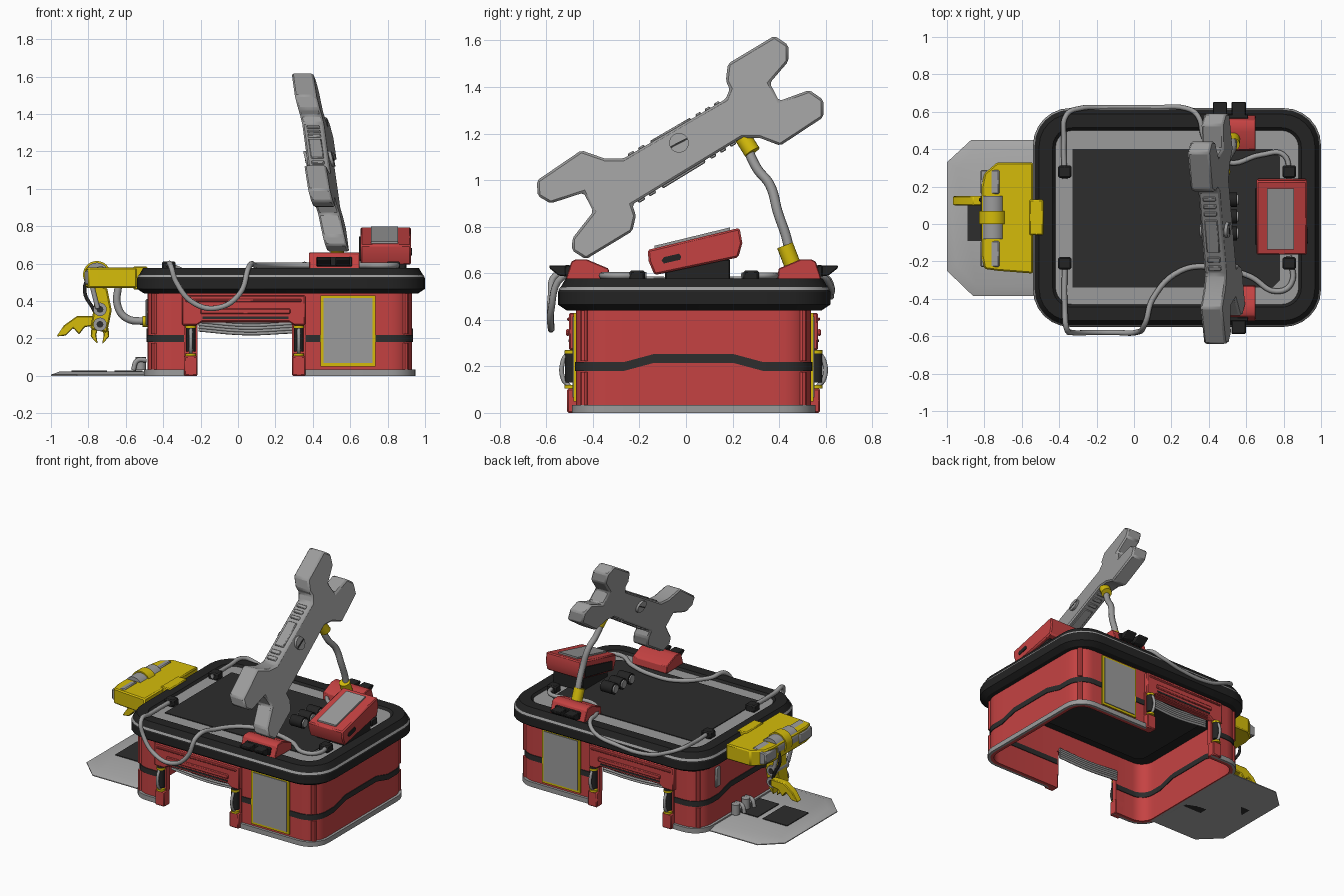
import bpy, bmesh, math
from mathutils import Vector

if "Cube" in bpy.data.objects:
    bpy.data.objects.remove(bpy.data.objects["Cube"])


def material(name, r, g, b):
    m = bpy.data.materials.new(name)
    m.use_nodes = True
    m.diffuse_color = (r, g, b, 1)
    m.node_tree.nodes["Principled BSDF"].inputs["Base Color"].default_value = (r, g, b, 1)
    return m


RED = material("red paint", .56, .055, .055)
BLACK = material("black rubber", .017, .017, .017)
DARK = material("dark panel", .026, .026, .026)
GREY = material("grey metal", .33, .33, .33)
PALE = material("pale metal", .4, .4, .4)
YELLOW = material("yellow paint", .66, .5, .003)


def build(name, verts, faces, mat, bevel=0.0):
    me = bpy.data.meshes.new(name)
    me.from_pydata(verts, [], faces)
    bm = bmesh.new()
    bm.from_mesh(me)
    bmesh.ops.recalc_face_normals(bm, faces=bm.faces)
    bm.to_mesh(me)
    bm.free()
    me.polygons.foreach_set("use_smooth", [True] * len(me.polygons))
    me.set_sharp_from_angle(angle=math.radians(28))
    me.materials.append(mat)
    ob = bpy.data.objects.new(name, me)
    bpy.context.collection.objects.link(ob)
    if bevel:
        mod = ob.modifiers.new("bevel", "BEVEL")
        mod.width, mod.segments = bevel, 1
    return ob


def loft(name, rings, mat, bevel=0.0, caps=True):
    n = len(rings[0])
    faces = [(k * n + i, k * n + (i + 1) % n, (k + 1) * n + (i + 1) % n, (k + 1) * n + i)
             for k in range(len(rings) - 1) for i in range(n)]
    if caps:
        faces += [tuple(range(n)), tuple(range((len(rings) - 1) * n, len(rings) * n))]
    return build(name, [v for r in rings for v in r], faces, mat, bevel)


def prism(name, pts, axis, a, b, mat, bevel=0.0):
    put = {"x": lambda p, t: (t, p[0], p[1]), "y": lambda p, t: (p[0], t, p[1]),
           "z": lambda p, t: (p[0], p[1], t)}[axis]
    return loft(name, [[put(p, t) for p in pts] for t in (a, b)], mat, bevel)


def box(name, x0, x1, y0, y1, z0, z1, mat, bevel=0.0):
    return prism(name, [(x0, y0), (x1, y0), (x1, y1), (x0, y1)], "z", z0, z1, mat, bevel)


def rod(name, p, q, r, mat, n=18):
    p, q = Vector(p), Vector(q)
    u = (q - p).orthogonal().normalized()
    v = (q - p).normalized().cross(u)
    ang = [2 * math.pi * i / n for i in range(n)]
    return loft(name, [[tuple(c + r * (u * math.cos(a) + v * math.sin(a))) for a in ang] for c in (p, q)], mat)


def pipe(name, pts, r, mat):
    cu = bpy.data.curves.new(name, "CURVE")
    cu.dimensions = "3D"
    cu.bevel_depth, cu.bevel_resolution, cu.resolution_u, cu.use_fill_caps = r, 2, 6, True
    sp = cu.splines.new("BEZIER")
    sp.bezier_points.add(len(pts) - 1)
    for bp, p in zip(sp.bezier_points, pts):
        bp.co = p
        bp.handle_left_type = bp.handle_right_type = "AUTO"
    cu.materials.append(mat)
    ob = bpy.data.objects.new(name, cu)
    bpy.context.collection.objects.link(ob)
    bpy.ops.object.select_all(action="DESELECT")
    ob.select_set(True)
    bpy.context.view_layer.objects.active = ob
    bpy.ops.object.convert(target="MESH")


# Roof slab: rounded outline inset by d
def outline(d, z, r=.2, n=6):
    r = max(r - d * .9, .03)
    pts = []
    for q, (cx, cy) in enumerate([(1 - d - r, .62 - d - r), (-.54 + d + r, .62 - d - r),
                                  (-.54 + d + r, -.55 + d + r), (1 - d - r, -.55 + d + r)]):
        for i in range(n + 1):
            a = (q + i / n) * math.pi / 2
            pts.append((cx + r * math.cos(a), cy + r * math.sin(a), z))
    return pts


loft("roof_rim", [outline(d, z) for d, z in [(.038, .44), (0, .465), (0, .52), (.033, .577),
                                             (.105, .577), (.12, .56)]], BLACK)
loft("roof_trim", [outline(.002, .527), outline(.009, .54)], GREY, caps=False)
loft("roof_deck", [outline(.12, .555), outline(.12, .564)], GREY)
loft("ceiling", [outline(.16, .434), outline(.16, .445)], DARK)
prism("roof_panel", [(-.33, -.34), (.74, -.34), (.78, -.3), (.78, .36), (.74, .4), (-.33, .4)],
      "z", .56, .569, DARK)

# Walls: two U-shaped halves either side of the doorways
CY, HALF = .0325, .505


def Y(f, d):
    return CY + f * (HALF + d)


def half_path(s, off, r=.12, n=6):
    door, side = (.30, .93) if s > 0 else (-.22, -.485)
    arc = [(side - s * r + s * (r + off) * math.cos(a), HALF - r + (r + off) * math.sin(a))
           for a in [math.pi / 2 * i / n for i in range(n + 1)]]
    upper = [(side + s * off, .17), (side + s * off, .3)] + arc + [(door, HALF + off)]
    return [(x, CY - y) for x, y in reversed(upper)] + [(x, CY + y) for x, y in upper]


def wall(name, s, out, inn, z0, z1, mat, lift=0.0):
    po, pi = half_path(s, out), half_path(s, inn)
    rings = []
    for a, b in zip(po, pi):
        h = lift if abs(a[1] - CY) < .25 else 0
        rings.append([(*a, z0 + h), (*a, z1 + h), (*b, z1 + h), (*b, z0 + h)])
    loft(name, rings, mat)


for s, side, xs in ((1, "right", .93), (-1, "left", -.485)):
    wall(side + "_wall", s, 0, -.025, 0, .45, RED)
    wall(side + "_base_trim", s, .018, -.002, 0, .034, GREY)
    wall(side + "_band", s, .005, -.03, .18, .218, DARK, .035)
    for f in (-1, 1):
        x, y = xs - s * .036, Y(f, -.036)
        for zl, zh in ((.03, .175), (.223, .445)):
            rod("corner_rib", (x, y, zl), (x, y, zh), .017, RED, 8)

# Doorways, framed panels and brackets on the front and back
for f in (-1, 1):
    box("door_header", -.23, .31, Y(f, -.025), Y(f, 0), .285, .45, RED)
    prism("door_lintel", [(-.3, .43), (-.3, .27), (-.22, .27), (-.19, .29), (.27, .29), (.3, .27),
                          (.36, .27), (.36, .43)], "y", Y(f, -.01), Y(f, .03), RED, .006)
    box("lintel_bar", -.2, .28, Y(f, .028), Y(f, .042), .33, .36, RED, .005)
    box("lintel_slot", -.19, .27, Y(f, .028), Y(f, .033), .304, .316, DARK)
    box("lintel_ledge", -.28, .34, Y(f, .028), Y(f, .038), .395, .41, RED, .004)
    for k in range(5):
        z = .225 + k * .015
        pipe("shutter_slat", [(-.21, Y(f, -.04), z + .02), (.04, Y(f, -.045), z), (.29, Y(f, -.04), z + .01)],
             .009, GREY)
    for x in (-.252, .325):
        box("door_foot", x - .036, x + .036, Y(f, -.025), Y(f, .038), 0, .105, RED, .006)
        box("door_post", x - .036, x + .036, Y(f, -.025), Y(f, .01), .1, .28, RED)
        rod("door_piston", (x, Y(f, .022), .13), (x, Y(f, .022), .27), .026, BLACK)
        for z in (.105, .255):
            rod("piston_collar", (x, Y(f, .022), z), (x, Y(f, .022), z + .014), .028, YELLOW)
        pipe("piston_hose", [(x, Y(f, .03), .115), (x, Y(f, .055), .145), (x, Y(f, .055), .225),
                             (x, Y(f, .03), .262)], .01, GREY)
    box("panel_frame", .44, .735, Y(f, -.003), Y(f, .01), .05, .43, YELLOW)
    box("panel_plate", .457, .718, Y(f, .005), Y(f, .015), .067, .415, GREY)
    prism("roof_bracket", [(CY + f * d, z) for d, z in ((.55, .57), (.525, .65), (.505, .66), (.46, .66),
                                                       (.365, .62), (.36, .57))], "x", .38, .65, RED, .004)
    box("bracket_recess", .42, .61, CY + f * .53, CY + f * .553, .585, .635, BLACK, .004)
    for x in (.46, .56):
        prism("bracket_lug", [(CY + f * d, z) for d, z in ((.54, .585), (.58, .59), (.62, .622), (.62, .634),
                                                          (.54, .634))], "x", x - .038, x + .038, BLACK, .004)


# Giant spanner, standing on a slant
def lean(ob):
    for v in ob.data.vertices:
        v.co.x += .44 + .077 * v.co.y - .268 * (v.co.z - 1.15)


head = [(.18, 1.5), (.38, 1.62), (.44, 1.58), (.44, 1.51), (.36, 1.417), (.40, 1.34), (.53, 1.387),
        (.59, 1.345), (.59, 1.27), (.405, 1.148), (.315, 1.182), (.24, 1.182)]
tail = [(-.231, .895), (-.215, .848), (-.231, .78), (-.43, .66), (-.49, .698), (-.488, .75), (-.398, .865),
        (-.44, .946), (-.582, .9), (-.637, .932), (-.641, .998), (-.45, 1.128), (-.347, 1.092), (-.27, 1.092)]
lean(prism("spanner", head + tail + [(.171, 1.349), (.188, 1.392), (.171, 1.426)], "x", -.058, .058, GREY, .01))
for start, end, h in (((-.27, 1.092), (.171, 1.349), .008), ((-.231, .895), (.24, 1.182), -.01)):
    a, b = Vector(start), Vector(end)
    d = (b - a).normalized()
    nrm = Vector((-d.y, d.x)) * h
    for t0, t1 in ((.05, .11), (.15, .21), (.27, .66), (.71, .76), (.8, .85), (.89, .94)):
        p, q = a.lerp(b, t0), a.lerp(b, t1)
        lean(prism("spanner_grip", [p - nrm, q - nrm, q + nrm, p + nrm], "x", -.034, .034, GREY, .004))
lean(rod("spanner_screw", (-.074, -.03, 1.16), (.074, -.03, 1.16), .042, GREY, 24))
lean(prism("screw_slot", [(-.066, 1.146), (-.063, 1.138), (.006, 1.174), (.003, 1.182)], "x", -.076, .076, DARK))

# Curved support post
pipe("support_post", [(.53, .45, .64), (.53, .435, .74), (.525, .395, .86), (.505, .36, .98), (.485, .305, 1.05),
                      (.46, .25, 1.17)], .021, GREY)
rod("post_base", (.53, .46, .63), (.53, .425, .72), .036, YELLOW)
rod("post_cap", (.48, .285, 1.12), (.46, .235, 1.2), .036, YELLOW)

# Tilted red unit on the roof with lamps behind it
prism("red_unit", [(-.165, .7), (.23, .795), (.242, .73), (.225, .668), (-.135, .592), (-.16, .65)],
      "x", .655, .925, RED, .008)
prism("unit_panel", [(-.135, .705), (.19, .784), (.19, .797), (-.135, .718)], "x", .71, .855, GREY)
prism("unit_slot", [(-.105, .655), (-.095, .642), (-.025, .658), (-.02, .672), (-.03, .684), (-.095, .669)],
      "x", .9, .93, BLACK)
prism("unit_intake", [(-.11, .61), (.19, .672), (.19, .745), (-.11, .672)], "x", .648, .66, BLACK)
box("unit_base", .67, .9, -.09, .19, .56, .66, BLACK, .006)
for y in (-.05, .04, .13):
    rod("lamp_body", (.46, y, .62), (.55, y, .62), .038, BLACK)
    rod("lamp_face", (.45, y, .62), (.56, y, .62), .028, GREY)

# Roof hoses and clamps
pipe("front_hose", [(-.37, -.18, .59), (-.37, -.45, .59), (-.36, -.56, .59), (-.33, -.58, .5), (-.23, -.58, .385),
                    (-.1, -.58, .365), (.01, -.58, .44), (.06, -.53, .585), (.1, -.4, .59), (.25, -.25, .59), (.42, -.23, .59),
                    (.62, -.28, .59), (.76, -.36, .59), (.84, -.32, .59), (.83, -.17, .59)], .015, GREY)
pipe("back_hose", [(-.37, .24, .59), (-.375, .45, .59), (-.36, .585, .59), (-.29, .618, .56), (-.15, .622, .51),
                   (.1, .622, .51), (.28, .618, .55), (.34, .58, .59), (.38, .45, .59), (.5, .33, .59),
                   (.68, .37, .59), (.8, .37, .59), (.83, .24, .59)], .014, GREY)
for x in (-.37, .83):
    for y in (.28, -.21):
        box("hose_clamp", x - .036, x + .036, y - .033, y + .033, .56, .612, BLACK, .008)

# Shoulder housing on the left end
box("shoulder_mount", -.56, -.485, -.06, .13, .46, .585, YELLOW, .006)
prism("shoulder_housing", [(-.73, -.25), (-.54, -.265), (-.54, .33), (-.73, .33), (-.8, .27), (-.815, .2),
                           (-.815, -.17), (-.8, -.24)], "z", .47, .578, YELLOW, .008)
for y0, y1 in ((-.23, -.09), (.16, .29)):
    prism("shoulder_plate", [(-.82, .49), (-.74, .472), (-.72, .472), (-.72, .586), (-.735, .586), (-.82, .56)],
          "y", y0, y1, GREY, .006)

# Hanging arm with two claws
rod("shoulder_joint", (-.755, -.08, .54), (-.755, .15, .54), .065, GREY, 24)
rod("shoulder_ring", (-.755, 0, .54), (-.755, .07, .54), .074, YELLOW, 24)
for y in (-.06, .1):
    rod("upper_strut", (-.79, y, .52), (-.75, y, .36), .013, GREY)
pipe("arm_cable", [(-.8, .12, .54), (-.82, .13, .45), (-.77, .12, .35), (-.74, .1, .28)], .01, BLACK)
prism("forearm", [(-.77, .49), (-.7, .47), (-.675, .35), (-.7, .23), (-.79, .25), (-.77, .37)],
      "y", -.02, .09, YELLOW, .008)
for z in (.355, .275):
    rod("arm_pivot", (-.738, -.04, z), (-.738, .11, z), .036, GREY)
    rod("pivot_pin", (-.738, -.045, z), (-.738, .115, z), .018, DARK)
prism("left_claw", [(-.76, .32), (-.86, .32), (-.93, .27), (-.97, .21), (-.92, .215), (-.88, .255), (-.85, .22),
                    (-.82, .26), (-.76, .27)], "y", .1, .15, YELLOW, .005)
for f in (-1, 1):
    prism("lower_claw", [(-.738 + f * a, z) for a, z in ((.005, .27), (.045, .26), (.05, .21), (.012, .17), (.02, .22))],
          "y", -.01, .07, YELLOW, .005)
pipe("housing_hose", [(-.64, -.1, .48), (-.645, -.1, .38), (-.6, -.1, .31), (-.48, -.1, .29)], .02, GREY)
rod("hose_flange", (-.51, -.1, .29), (-.48, -.1, .29), .03, YELLOW)

# Small machinery on the left wall
for y in (.08, .19):
    rod("wall_pump", (-.52, y, .03), (-.52, y, .1), .028, GREY)
    pipe("pump_pipe", [(-.49, y - .04, .085), (-.54, y - .04, .08), (-.56, y - .04, .03)], .013, GREY)
for y in (-.285, .345):
    box("left_vent", -.495, -.48, y - .025, y + .025, .27, .41, GREY, .006)

# Ground ramp
ramp = [(-1, -.25), (-.86, -.385), (-.47, -.385), (-.47, .45), (-.87, .45), (-1, .33)]
top = [(-.95, -.22), (-.84, -.33), (-.47, -.33), (-.47, .4), (-.85, .4), (-.95, .3)]
loft("ground_ramp", [[(x, y, z) for x, y in p] for p, z in ((ramp, 0), (ramp, .006), (top, .024))], PALE)
for x0, x1 in ((-.89, -.7), (-.66, -.51)):
    box("ramp_pad", x0, x1, -.09, .15, 0, .029, DARK)
